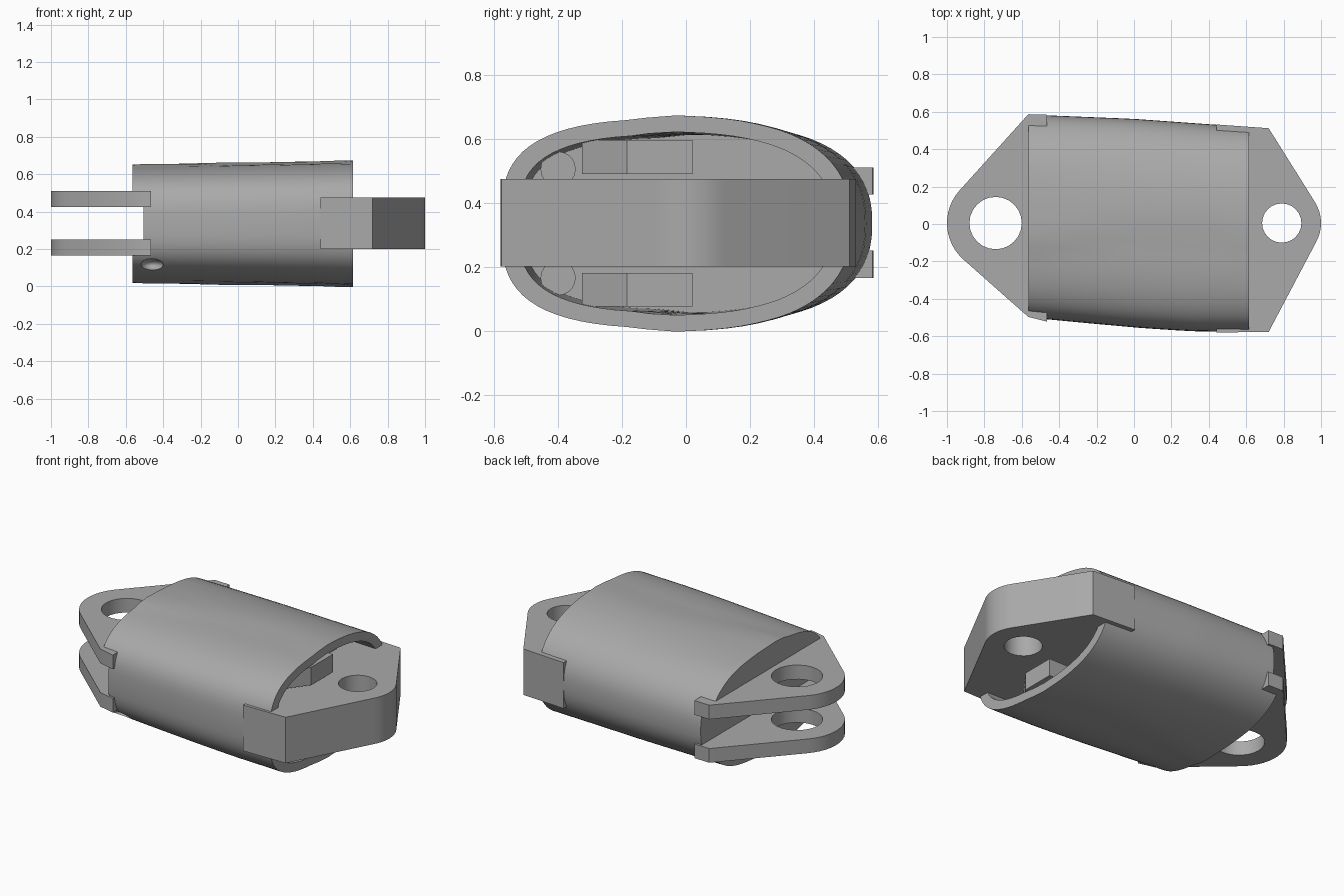
import bpy, bmesh
from math import cos, sin, pi, radians

old = bpy.data.objects.get("Cube")
if old:
    bpy.data.objects.remove(old, do_unlink=True)

grey = bpy.data.materials.new("plain_grey")
grey.use_nodes = True
grey.diffuse_color = (0.4, 0.4, 0.4, 1)
grey.node_tree.nodes["Principled BSDF"].inputs["Base Color"].default_value = (0.4, 0.4, 0.4, 1)


def activate(ob):
    bpy.ops.object.select_all(action='DESELECT')
    ob.select_set(True)
    bpy.context.view_layer.objects.active = ob


def finish(ob, angle=30):
    ob.data.materials.clear()
    ob.data.materials.append(grey)
    activate(ob)
    bpy.ops.object.shade_smooth_by_angle(angle=radians(angle))
    return ob


def mesh_object(name, bm):
    bmesh.ops.recalc_face_normals(bm, faces=bm.faces)
    me = bpy.data.meshes.new(name)
    bm.to_mesh(me)
    bm.free()
    ob = bpy.data.objects.new(name, me)
    bpy.context.collection.objects.link(ob)
    return ob


def prism(name, outline, z0, z1):
    bm = bmesh.new()
    face = bm.faces.new([bm.verts.new((x, y, z0)) for x, y in outline])
    up = bmesh.ops.extrude_face_region(bm, geom=[face])
    for v in up["geom"]:
        if isinstance(v, bmesh.types.BMVert):
            v.co.z = z1
    return mesh_object(name, bm)


def subtract(ob, cutter):
    mod = ob.modifiers.new("cut", 'BOOLEAN')
    mod.operation = 'DIFFERENCE'
    mod.solver = 'EXACT'
    mod.object = cutter
    activate(ob)
    bpy.ops.object.modifier_apply(modifier=mod.name)
    bpy.data.objects.remove(cutter, do_unlink=True)


def arc(cx, cy, r, a0, a1, n):
    return [(cx + r * cos(radians(a0 + (a1 - a0) * i / n)),
             cy + r * sin(radians(a0 + (a1 - a0) * i / n))) for i in range(n + 1)]


def lug(name, outline, hole, z0, z1):
    ob = prism(name, outline, z0, z1)
    cx, cy, r = hole
    subtract(ob, prism("pin_cutter", arc(cx, cy, r, 0, 345, 23), z0 - 0.1, z1 + 0.1))
    return finish(ob)


# Hollow body shell, lofted along x
X0, X1, BACK, N = -0.565, 0.615, 0.1, 72


def lerp(points, x):
    for (xa, ya), (xb, yb) in zip(points, points[1:]):
        if x <= xb:
            return ya + (yb - ya) * (x - xa) / (xb - xa)
    return points[-1][1]


FRONT = [(X0, -0.5), (-0.25, -0.53), (0.05, -0.557), (0.3, -0.573), (X1, -0.578)]
REAR = [(X0, 0.585), (0, 0.562), (X1, 0.518)]
RIDGE = [(X0, -0.13), (-0.2, -0.07), (0.1, -0.02), (0.35, -0.02), (0.5, -0.05), (X1, -0.11)]


def power(c, p):
    return abs(c) ** p * (1 if c >= 0 else -1)


def section(bm, x, inset):
    y0, y1 = lerp(FRONT, x), lerp(REAR, x)
    mid, half = (y0 + y1) / 2, (y1 - y0) / 2 - inset * 1.1
    t = (x - X0) / (X1 - X0)
    height = 0.307 + 0.02 * t - inset
    ridge = lerp(RIDGE, x)
    ring = []
    for i in range(N):
        a = 2 * pi * i / N
        n = 2.75 - 0.3 * cos(a)
        y = mid + half * power(cos(a), 2 / n)
        z = height * power(sin(a), 2 / n)
        # soft shoulder running along the top and bottom
        step = min(max((y - ridge) / 0.12 + 0.5, 0), 1)
        fade = 1 - min(max((y - ridge) / 0.35, 0), 1)
        z *= 1 + 0.045 * step * step * (3 - 2 * step) * fade
        ring.append(bm.verts.new((x, y, 0.335 + z)))
    return ring


bm = bmesh.new()
stations = [(X0 + (X1 - X0) * i / 16, 0) for i in range(17)]
stations += [(X1 + (BACK - X1) * i / 6, 0.05) for i in range(7)]
rings = [section(bm, x, inset) for x, inset in stations]
for a, b in zip(rings, rings[1:]):
    for i in range(N):
        j = (i + 1) % N
        bm.faces.new((a[i], a[j], b[j], b[i]))
bm.faces.new(rings[0])
bm.faces.new(rings[-1])
shell = mesh_object("body_shell", bm)

# Slot between the fork arms
subtract(shell, prism("slot_cutter", [(-0.7, -0.8), (-0.505, -0.8), (-0.505, 0.8), (-0.7, 0.8)], 0.25, 0.425))

# Small oval opening low on the front side
bpy.ops.mesh.primitive_uv_sphere_add(segments=24, ring_count=12, radius=1, location=(-0.46, -0.44, 0.115))
oval = bpy.context.object
oval.scale = (0.06, 0.08, 0.035)
subtract(shell, oval)
finish(shell, 35)

# Two fork arms
fork_outline = ([(-0.465, -0.522), (-0.565, -0.497)]
                + arc(-0.74, 0.005, 0.26, 229, 138, 12)
                + [(-0.565, 0.587), (-0.465, 0.584)])
for name, z0 in (("lower_fork_arm", 0.165), ("upper_fork_arm", 0.425)):
    lug(name, fork_outline, (-0.74, 0.005, 0.14), z0, z0 + 0.085)

# Single thick tongue
tongue_outline = ([(0.44, -0.58), (0.72, -0.577)]
                  + arc(0.79, 0.005, 0.21, -30, 33, 8)
                  + [(0.72, 0.512), (0.44, 0.532)])
lug("tongue", tongue_outline, (0.79, 0.005, 0.105), 0.2, 0.475)

# Stop blocks and cord tubes inside the cavity, above and below the tongue
block_outline = [(0.08, -0.325), (0.51, -0.325), (X1, -0.185), (X1, 0.02), (0.08, 0.02)]
for side, z0, z1, zt in (("lower", 0.075, 0.18, 0.165), ("upper", 0.49, 0.597, 0.505)):
    finish(prism(side + "_stop_block", block_outline, z0, z1))
    bpy.ops.mesh.primitive_cylinder_add(vertices=20, radius=0.055, depth=0.25,
                                        location=(0.2, -0.4, zt), rotation=(0, pi / 2, 0))
    tube = bpy.context.object
    tube.name = side + "_cord_tube"
    finish(tube)
